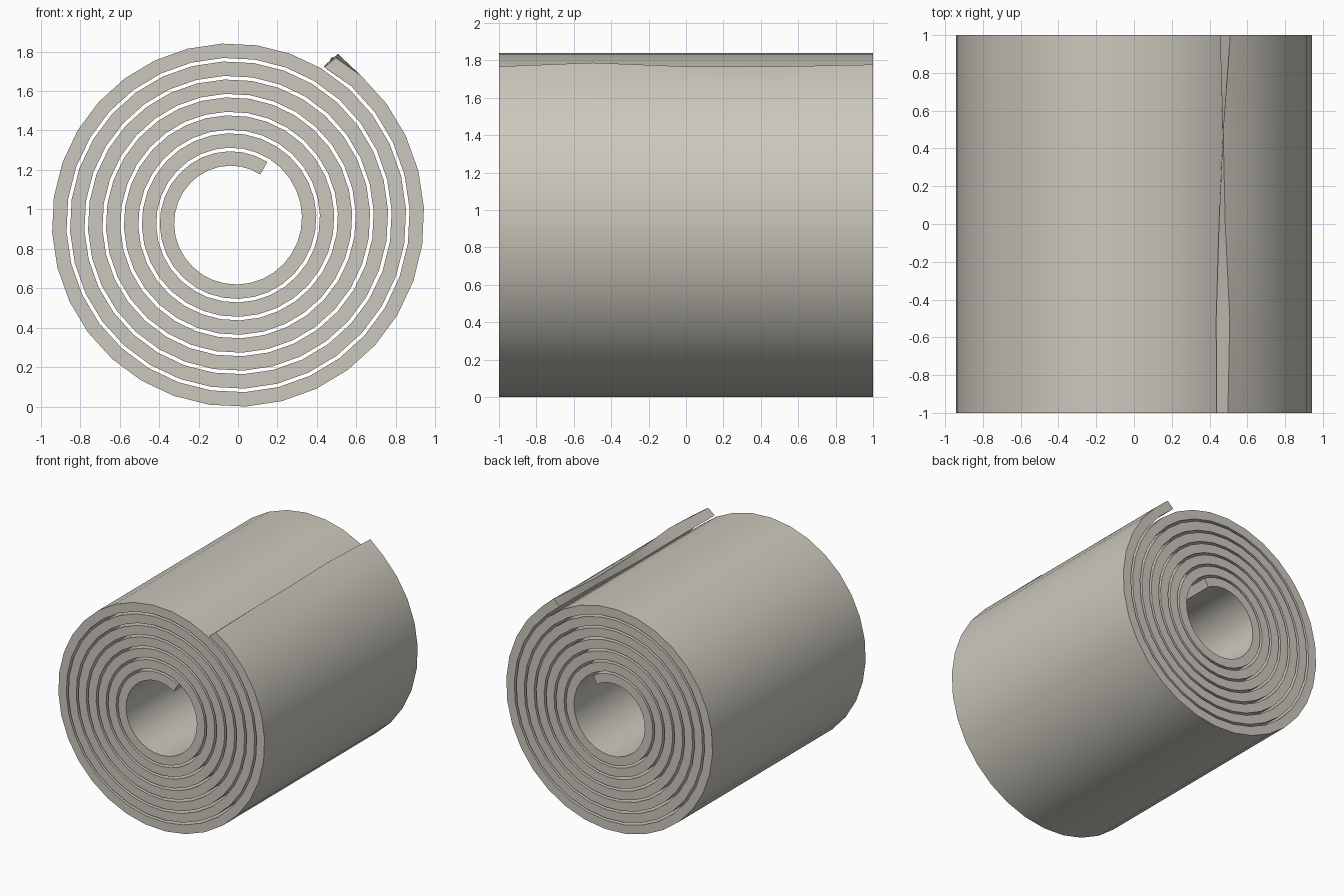
import bpy, bmesh, math

if "Cube" in bpy.data.objects:
    bpy.data.objects.remove(bpy.data.objects["Cube"])

CX, CZ = -0.0225, 0.952        # spiral centre
START = math.radians(60)       # angle of both sheet ends
R0, PITCH, THICK = 0.2705, 0.0912, 0.073
TURNS, SEGS = 7, 32
YS = [-1, -0.5, 0, 0.5, 1]
# slightly wavy loose end: (inner x, inner z, outer x, outer z) for each y
FLAP = [(0.437, 1.73, 0.497, 1.777), (0.435, 1.735, 0.507, 1.797),
        (0.45, 1.72, 0.483, 1.777), (0.47, 1.72, 0.472, 1.777),
        (0.455, 1.735, 0.51, 1.787)]


def point(i, offset):
    a = 2 * math.pi * i / SEGS
    r = R0 + PITCH * i / SEGS + offset
    return CX + r * math.cos(START + a), CZ + r * math.sin(START + a)


# Rolled sheet: inner and outer spiral skins joined along rims and ends
bm = bmesh.new()
n = TURNS * SEGS
inner, outer = [], []
for k, y in enumerate(YS):
    pi = [point(i, 0) for i in range(n + 1)]
    po = [point(i, THICK) for i in range(n + 1)]
    pi[n], po[n] = FLAP[k][:2], FLAP[k][2:]
    inner.append([bm.verts.new((x, y, z)) for x, z in pi])
    outer.append([bm.verts.new((x, y, z)) for x, z in po])

last = len(YS) - 1
for i in range(n):
    for k in range(last):
        for s in (inner, outer):
            bm.faces.new((s[k][i], s[k][i + 1], s[k + 1][i + 1], s[k + 1][i]))
    for k in (0, last):
        bm.faces.new((inner[k][i], inner[k][i + 1], outer[k][i + 1], outer[k][i]))
for k in range(last):
    for i in (0, n):
        bm.faces.new((inner[k][i], inner[k + 1][i], outer[k + 1][i], outer[k][i]))
bmesh.ops.recalc_face_normals(bm, faces=bm.faces)

# Rest on the floor
low = min(v.co.z for v in bm.verts)
for v in bm.verts:
    v.co.z -= low

mesh = bpy.data.meshes.new("rolled_sheet")
bm.to_mesh(mesh)
bm.free()
roll = bpy.data.objects.new("rolled_sheet", mesh)
bpy.context.collection.objects.link(roll)

mat = bpy.data.materials.new("warm grey")
mat.diffuse_color = (0.60, 0.575, 0.51, 1)
mat.use_nodes = True
mat.node_tree.nodes["Principled BSDF"].inputs["Base Color"].default_value = mat.diffuse_color
mesh.materials.append(mat)

bpy.context.view_layer.objects.active = roll
roll.select_set(True)
bpy.ops.object.shade_smooth_by_angle(angle=math.radians(30))
